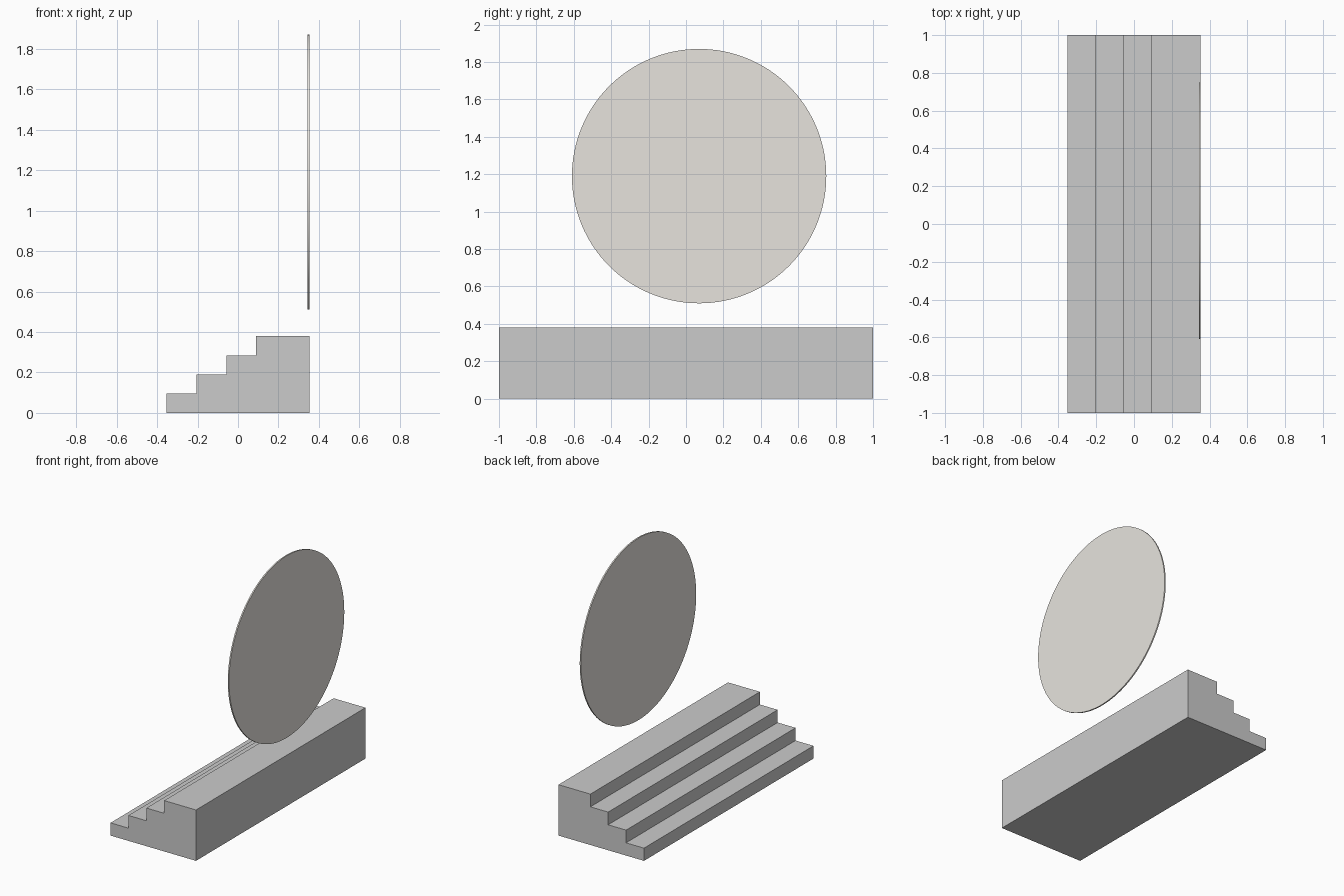
import bpy, bmesh, math

if "Cube" in bpy.data.objects:
    bpy.data.objects.remove(bpy.data.objects["Cube"])

# Stepped base: stair profile in x-z, extruded along y
step_edges = [-0.353, -0.205, -0.057, 0.09]
rise = 0.095
profile = [(0.353, 0.0), (step_edges[0], 0.0)]
for i, x in enumerate(step_edges):
    if i:
        profile.append((x, i * rise))
    profile.append((x, (i + 1) * rise))
profile.append((0.353, 4 * rise))

bm = bmesh.new()
face = bm.faces.new([bm.verts.new((x, -1.0, z)) for x, z in profile])
result = bmesh.ops.extrude_face_region(bm, geom=[face], use_keep_orig=True)
verts = [v for v in result["geom"] if isinstance(v, bmesh.types.BMVert)]
bmesh.ops.translate(bm, verts=verts, vec=(0, 2.0, 0))
bmesh.ops.recalc_face_normals(bm, faces=bm.faces)
mesh = bpy.data.meshes.new("stepped_base")
bm.to_mesh(mesh)
bm.free()
base = bpy.data.objects.new("stepped_base", mesh)
bpy.context.collection.objects.link(base)

# Thin round disc standing above the back edge of the top step
bpy.ops.mesh.primitive_cylinder_add(vertices=128, radius=0.68, depth=0.01,
                                    location=(0.348, 0.07, 1.19),
                                    rotation=(0, math.pi / 2, 0))
disc = bpy.context.object
disc.name = "round_disc"
bpy.ops.object.shade_smooth_by_angle(angle=math.radians(30))

pale = bpy.data.materials.new("pale_stone")
pale.diffuse_color = (0.8, 0.775, 0.73, 1.0)
pale.use_nodes = True
pale.node_tree.nodes["Principled BSDF"].inputs["Base Color"].default_value = pale.diffuse_color
disc.data.materials.append(pale)
